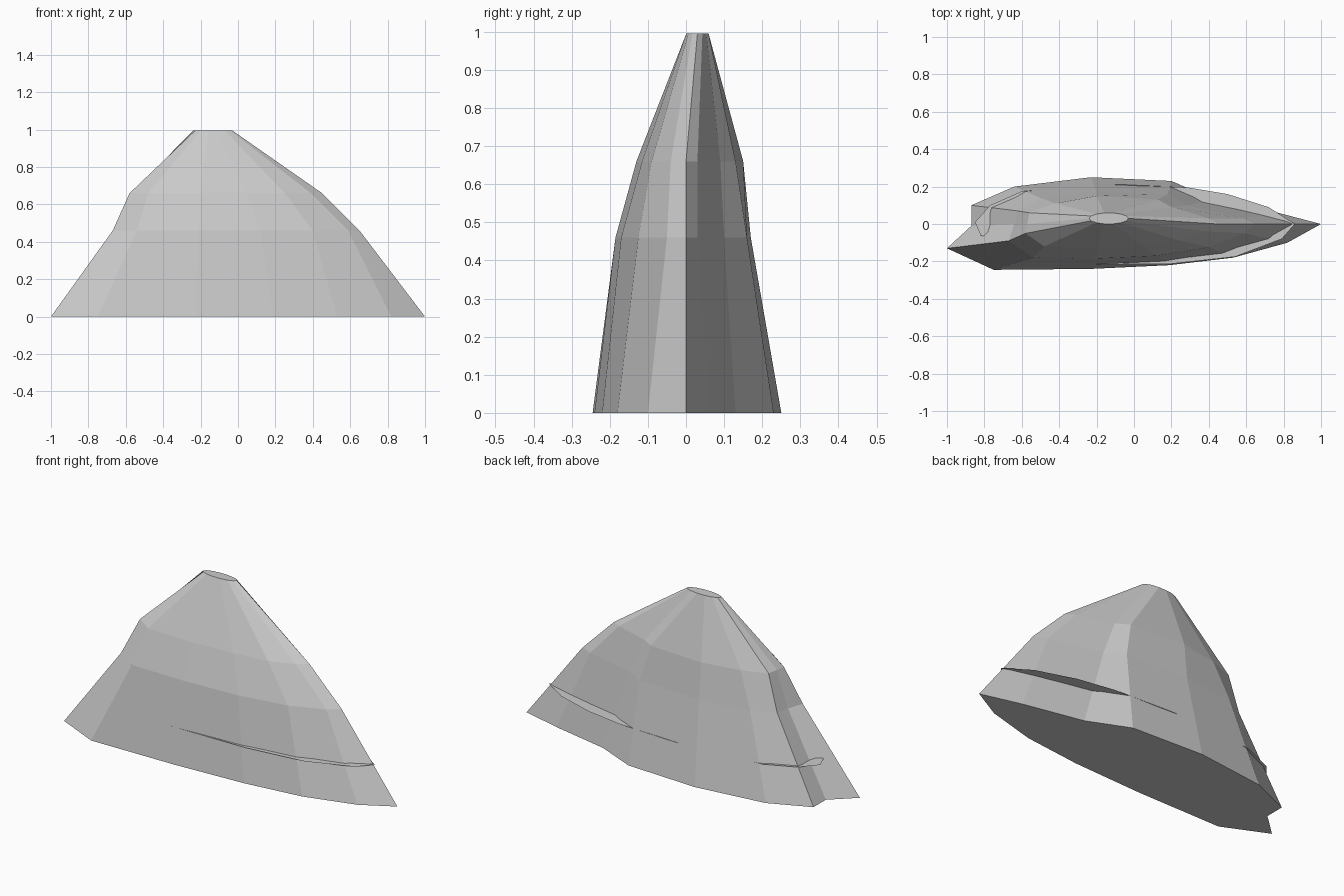
import bpy, bmesh, math

if "Cube" in bpy.data.objects:
    bpy.data.objects.remove(bpy.data.objects["Cube"])

# Horizontal outlines of the rock, counter-clockwise from +x
base = [(1, 0), (.77, .06), (.43, .13), (.2, .23), (-.23, .25), (-.64, .2), (-.87, .1),
        (-.87, -.01), (-1, -.13), (-.75, -.245), (-.23, -.24), (.19, -.22), (.53, -.18), (.82, -.1)]
middle = [(.65, 0), (.58, .03), (.28, .1), (.18, .16), (-.2, .17), (-.5, .14), (-.62, .07),
          (-.64, 0), (-.67, -.09), (-.54, -.18), (-.21, -.185), (.12, -.17), (.4, -.125), (.59, -.05)]
shoulder = [(.45, 0), (.4, .03), (.2, .09), (.13, .13), (-.2, .15), (-.42, .11), (-.56, .06),
            (-.57, 0), (-.58, -.05), (-.48, -.12), (-.2, -.13), (.05, -.115), (.25, -.09), (.39, -.04)]
summit = [(-.135 + .105 * math.cos(i * math.tau / 14), .03 + .03 * math.sin(i * math.tau / 14))
          for i in range(14)]
ledge = [(.86, 0), (.72, .09), (.5, .16), (.29, .195), (-.08, .212), (-.38, .19), (-.6, .175),
         (-.77, .1), (-.85, .01), (-.82, -.06), (-.7, -.1), (-.27, -.217), (.2, -.213),
         (.54, -.175), (.79, -.08)]


def loft(name, layers):
    """Join stacked outlines with flat faces and cap both ends."""
    bm = bmesh.new()
    rings = [[bm.verts.new((x, y, z)) for x, y in pts] for z, pts in layers]
    for low, high in zip(rings, rings[1:]):
        n = len(low)
        for i in range(n):
            j = (i + 1) % n
            bm.faces.new((low[i], low[j], high[j], high[i]))
    if len(rings) > 1:
        bm.faces.new(rings[0][::-1])
    bm.faces.new(rings[-1])
    mesh = bpy.data.meshes.new(name)
    bm.to_mesh(mesh)
    bm.free()
    obj = bpy.data.objects.new(name, mesh)
    bpy.context.collection.objects.link(obj)
    return obj


# Faceted rock body
loft("rock_body", [(0, base), (.46, middle), (.66, shoulder), (.995, summit)])

# Thin flat sheet that pokes out as a ledge
loft("rock_ledge", [(.2, ledge)])
